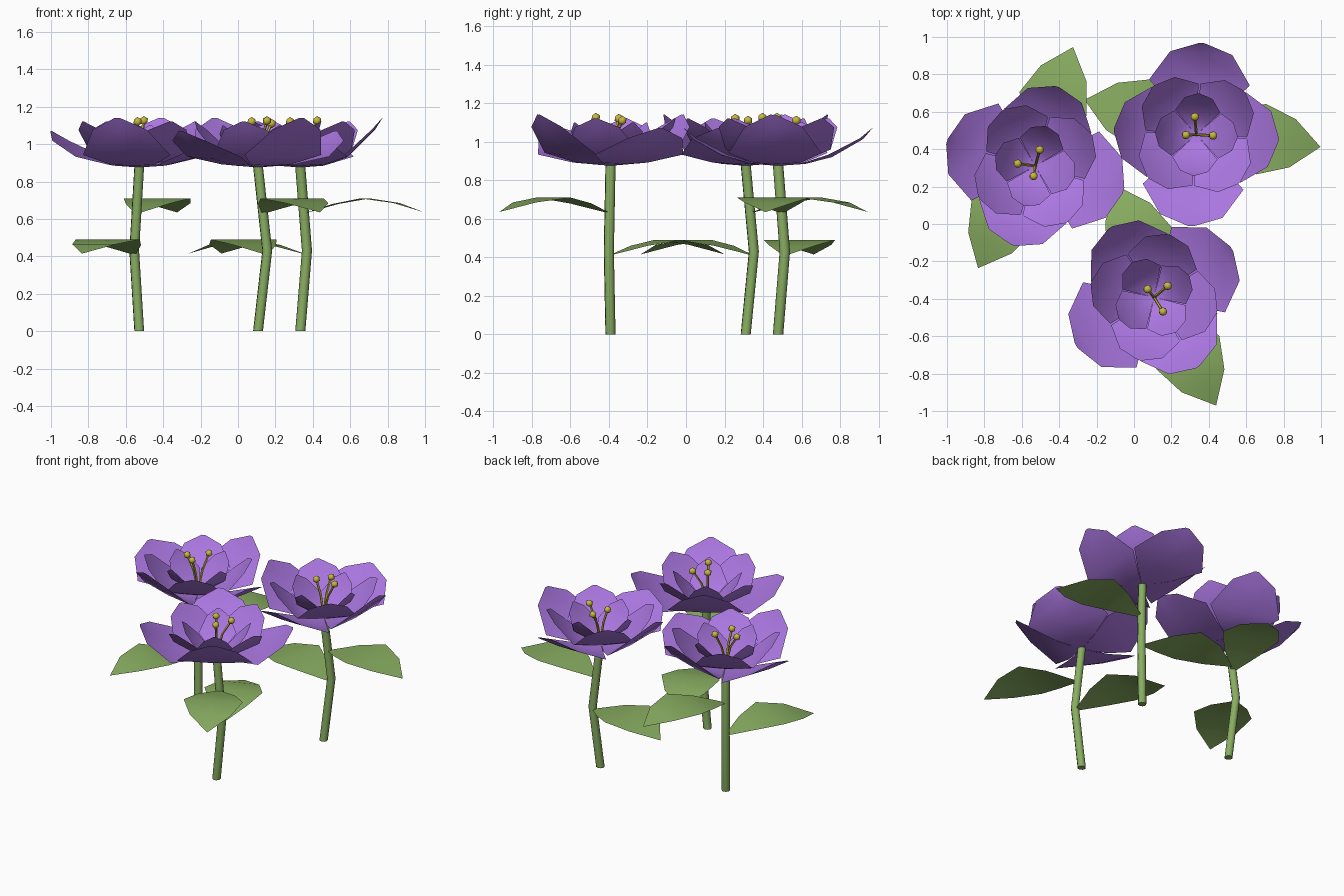
import bpy, bmesh
from math import sin, cos, radians, pi
from mathutils import Vector, Matrix

cube = bpy.data.objects.get("Cube")
if cube:
    bpy.data.objects.remove(cube)


def material(name, rgb):
    m = bpy.data.materials.new(name)
    m.use_nodes = True
    m.diffuse_color = (*rgb, 1)
    m.node_tree.nodes["Principled BSDF"].inputs["Base Color"].default_value = (*rgb, 1)
    return m


PURPLE = material("petal purple", (0.41, 0.185, 0.76))
GREEN = material("leaf green", (0.25, 0.42, 0.12))
YELLOW = material("stamen yellow", (0.58, 0.48, 0.05))


def finish(bm, name, mat, frame, angle=50):
    bmesh.ops.remove_doubles(bm, verts=bm.verts, dist=0.0005)
    bm.transform(frame)
    me = bpy.data.meshes.new(name)
    bm.to_mesh(me)
    bm.free()
    me.materials.append(mat)
    ob = bpy.data.objects.new(name, me)
    bpy.context.collection.objects.link(ob)
    bpy.ops.object.select_all(action="DESELECT")
    bpy.context.view_layer.objects.active = ob
    ob.select_set(True)
    bpy.ops.object.shade_smooth_by_angle(angle=radians(angle))


def spin(degrees):
    return Matrix.Rotation(radians(degrees), 4, "Z")


def skin(bm, rows):
    """Join rows of points with quads."""
    rows = [[bm.verts.new(p) for p in row] for row in rows]
    for a, b in zip(rows, rows[1:]):
        for i in range(len(a) - 1):
            bm.faces.new((a[i], b[i], b[i + 1], a[i + 1]))


def add_petal(bm, length, heights, turn):
    """Kite-shaped petal, nearly flat across, rising along its length."""
    rows = []
    for (t, w), z in zip(OUTLINE, heights):
        rows.append([spin(turn) @ Vector((t * length, u * w * length, z + 0.05 * abs(u) * w * length))
                     for u in (-1, 0, 1)])
    skin(bm, rows)


def add_tube(bm, path, radius, sides):
    """Capped tube with level rings along a path."""
    rings = []
    for p in path:
        ring = [p + Vector((radius * cos(2 * pi * i / sides), radius * sin(2 * pi * i / sides), 0))
                for i in range(sides)]
        rings.append(ring + ring[:1])
    skin(bm, rings)
    for ring in (rings[0][:0:-1], rings[-1][:-1]):
        bm.faces.new([bm.verts.new(p) for p in ring])


# Petal outline: distance and half width as fractions of the length
OUTLINE = [(0, 0), (0.29, 0.285), (0.57, 0.55), (0.89, 0.34), (1, 0.03)]
# Petal rings: length, heights along the petal, first direction, count
RINGS = [
    ("long_outer_petals", 0.49, (0.875, 0.885, 0.92, 1.01, 1.07), 90, 2),
    ("short_outer_petals", 0.44, (0.875, 0.885, 0.93, 1.07, 1.14), 0, 2),
    ("middle_petals", 0.345, (0.885, 0.9, 0.95, 1.07, 1.12), 45, 4),
    ("inner_petals", 0.22, (0.89, 0.91, 0.96, 1.05, 1.1), 0, 4),
]
# Leaf stations: distance, height, half width
LEAF = [(0.02, 0, 0.02), (0.17, 0.045, 0.12), (0.33, 0.075, 0.19), (0.5, 0.05, 0.13), (0.65, 0, 0)]
# Stamens: direction, reach, height
STAMENS = [(186, 0.055, 1.12), (98, 0.095, 1.11), (0, 0.09, 1.125)]


def bend(z):
    """Sideways sway of the stem at a height."""
    s = 0.05 * (z / 0.43 if z < 0.43 else (0.88 - z) / 0.45)
    return Vector((s * cos(radians(48)), s * sin(radians(48)), z))


def build_flower(prefix, x, y, turn):
    frame = Matrix.Translation((x, y, 0)) @ spin(turn)

    # Stem
    bm = bmesh.new()
    add_tube(bm, [bend(z) for z in (0, 0.43, 0.88)], 0.027, 8)
    finish(bm, prefix + "_stem", GREEN, frame)

    # Leaves
    for part, z, angle in (("lower_leaf", 0.415, 170), ("upper_leaf", 0.635, -4)):
        bm = bmesh.new()
        skin(bm, [[(d, u * w, h) for u in (-1, 0, 1)] for d, h, w in LEAF])
        finish(bm, f"{prefix}_{part}", GREEN, frame @ Matrix.Translation(bend(z)) @ spin(angle))

    # Petals
    for part, length, heights, start, count in RINGS:
        bm = bmesh.new()
        for i in range(count):
            add_petal(bm, length, heights, start + i * 360 / count)
        finish(bm, f"{prefix}_{part}", PURPLE, frame, 35)

    # Stamens
    bm = bmesh.new()
    for angle, reach, z in STAMENS:
        out = spin(angle) @ Vector((reach, 0, 0))
        tip = out + Vector((0, 0, z))
        add_tube(bm, [Vector((0, 0, 0.885)), out * 0.4 + Vector((0, 0, 1.02)), tip], 0.008, 5)
        bmesh.ops.create_icosphere(bm, subdivisions=1, radius=0.025, matrix=Matrix.Translation(tip))
    finish(bm, prefix + "_stamens", YELLOW, frame, 60)


build_flower("left_flower", 0.333, 0.478, -3.5)
build_flower("right_flower", -0.528, 0.31, 74.5)
build_flower("front_flower", 0.107, -0.392, -58)
